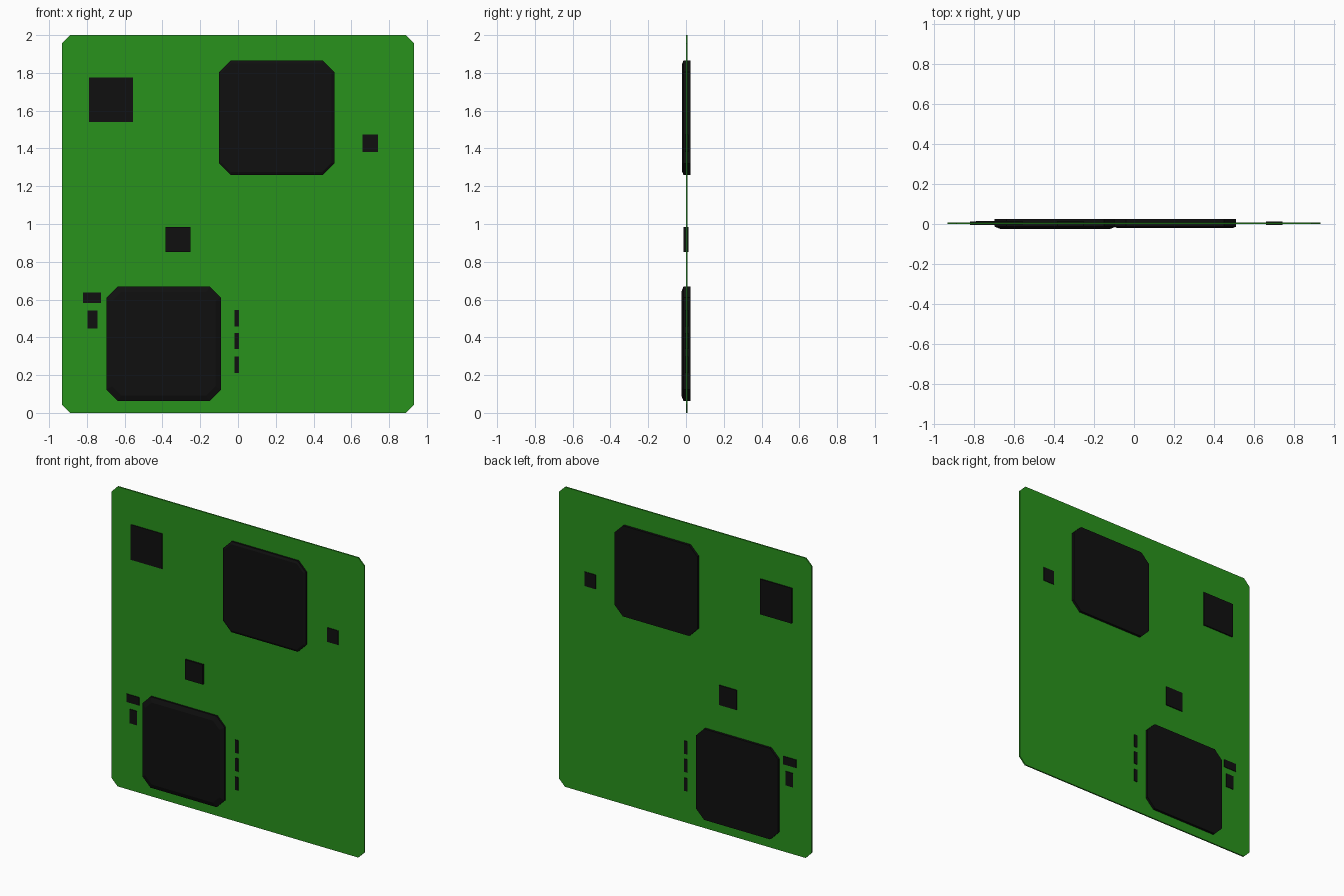
import bpy, bmesh

if "Cube" in bpy.data.objects:
    bpy.data.objects.remove(bpy.data.objects["Cube"])


def material(name, rgb):
    m = bpy.data.materials.new(name)
    m.diffuse_color = (*rgb, 1)
    m.use_nodes = True
    m.node_tree.nodes["Principled BSDF"].inputs["Base Color"].default_value = m.diffuse_color
    return m


green = material("board_green", (0.022, 0.29, 0.012))
black = material("chip_black", (0.005, 0.005, 0.005))


def outline(x0, x1, z0, z1, c):
    """Rectangle in the xz plane, with corners cut by c."""
    if c == 0:
        return [(x0, z0), (x1, z0), (x1, z1), (x0, z1)]
    return [(x0 + c, z0), (x1 - c, z0), (x1, z0 + c), (x1, z1 - c),
            (x1 - c, z1), (x0 + c, z1), (x0, z1 - c), (x0, z0 + c)]


def slab(name, rect, y_front, y_back, mat, cut=0, inset=0, rim=0):
    """Plate facing -y; inset and rim slope the front edge."""
    x0, x1, z0, z1 = rect
    layers = [(y_back, outline(*rect, cut)), (y_front + rim, outline(*rect, cut))]
    if inset:
        layers.append((y_front, outline(x0 + inset, x1 - inset, z0 + inset, z1 - inset, cut * 0.8)))
    bm = bmesh.new()
    rings = [[bm.verts.new((x, y, z)) for x, z in pts] for y, pts in layers]
    n = len(rings[0])
    bm.faces.new(rings[0])
    bm.faces.new(rings[-1])
    for a, b in zip(rings, rings[1:]):
        for i in range(n):
            bm.faces.new((a[i], a[(i + 1) % n], b[(i + 1) % n], b[i]))
    bmesh.ops.recalc_face_normals(bm, faces=bm.faces)
    mesh = bpy.data.meshes.new(name)
    bm.to_mesh(mesh)
    bm.free()
    mesh.materials.append(mat)
    ob = bpy.data.objects.new(name, mesh)
    bpy.context.collection.objects.link(ob)
    return ob


# Circuit board
slab("circuit_board", (-0.933, 0.933, 0, 2), -0.001, 0.008, green, cut=0.045)

# Two large processors, passing through the board
slab("upper_processor", (-0.10, 0.51, 1.26, 1.865), -0.02, 0.024, black, 0.06, 0.015, 0.007)
slab("lower_processor", (-0.697, -0.09, 0.063, 0.67), -0.025, 0.024, black, 0.06, 0.03, 0.012)

# Square chips
slab("memory_chip", (-0.79, -0.557, 1.54, 1.775), -0.006, 0.016, black)
slab("centre_chip", (-0.383, -0.252, 0.853, 0.985), -0.012, 0.014, black)
slab("right_chip", (0.66, 0.742, 1.38, 1.475), -0.005, 0.012, black)

# Small parts left of the lower processor
slab("flat_resistor", (-0.82, -0.726, 0.583, 0.637), -0.005, 0.012, black)
slab("upright_resistor", (-0.797, -0.743, 0.447, 0.541), -0.005, 0.012, black)

# Column of capacitors
for i, z in enumerate((0.211, 0.337, 0.458)):
    slab(f"capacitor_{i + 1}", (-0.018, 0.005, z, z + 0.087), -0.005, 0.012, black)
